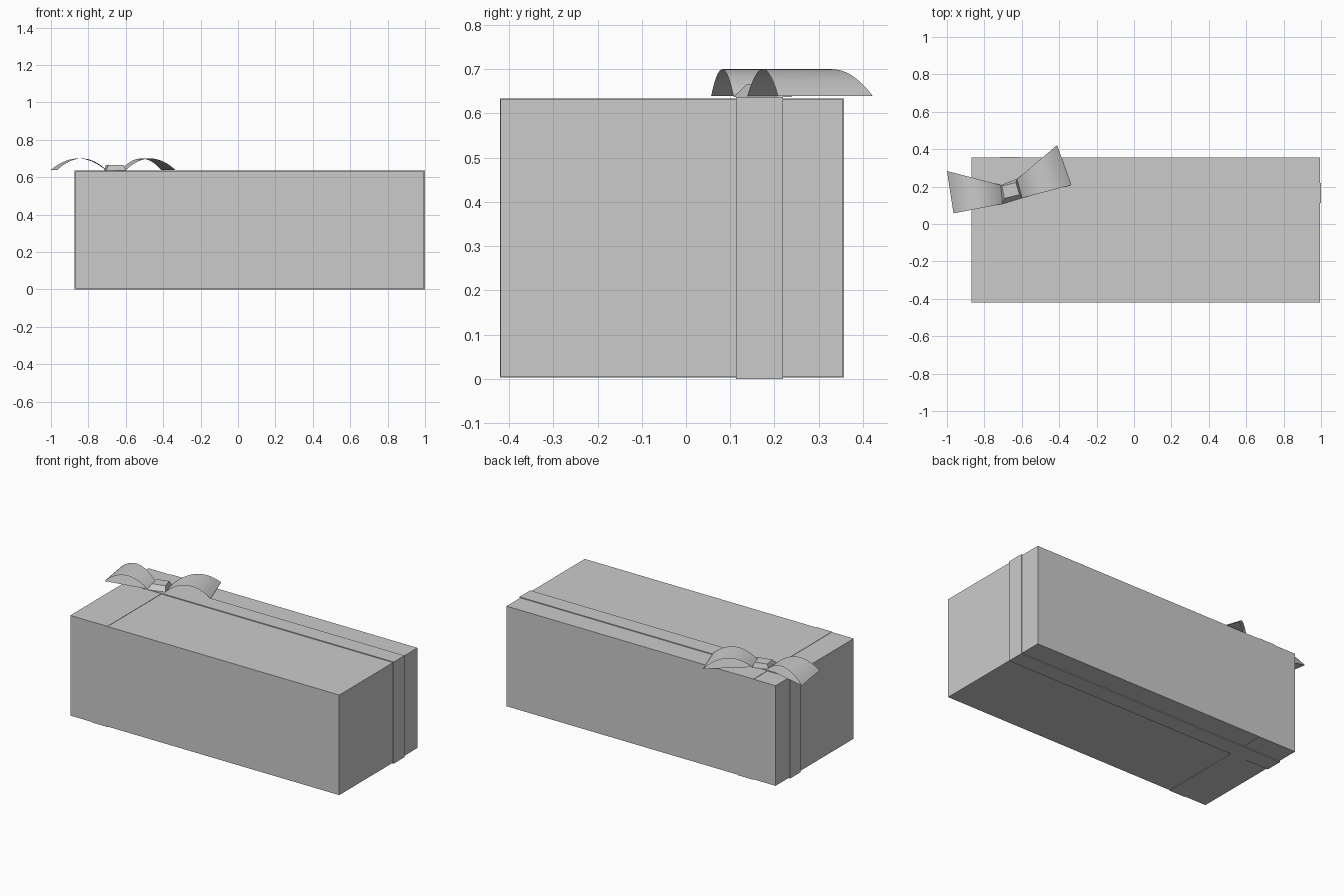
import bpy
from mathutils import Vector

if "Cube" in bpy.data.objects:
    bpy.data.objects.remove(bpy.data.objects["Cube"])

# Carton extents
LO = Vector((-0.869, -0.419, 0.005))
HI = Vector((0.995, 0.355, 0.632))


def make(name, verts, faces):
    mesh = bpy.data.meshes.new(name)
    mesh.from_pydata([tuple(v) for v in verts], [], faces)
    obj = bpy.data.objects.new(name, mesh)
    bpy.context.collection.objects.link(obj)
    return obj


def frustum(name, bottom, top, z0, z1):
    """Solid between two four-cornered outlines."""
    verts = [(x, y, z0) for x, y in bottom] + [(x, y, z1) for x, y in top]
    sides = [(i, (i + 1) % 4, (i + 1) % 4 + 4, i + 4) for i in range(4)]
    return make(name, verts, [(3, 2, 1, 0), (4, 5, 6, 7)] + sides)


def ribbon(name, axis, start, end, gap):
    """Rectangular band around the carton, running along the given axis."""
    across = 1 - axis
    a0, a1, z0, z1 = LO[axis], HI[axis], LO.z, HI.z
    verts = []
    for grow in (gap, 0):
        for w in (start, end):
            for a, z in ((a0 - grow, z0 - grow), (a1 + grow, z0 - grow),
                         (a1 + grow, z1 + grow), (a0 - grow, z1 + grow)):
                v = [0, 0, z]
                v[axis], v[across] = a, w
                verts.append(v)
    faces = []
    for i in range(4):
        j = (i + 1) % 4
        for p, q in ((0, 4), (4, 12), (12, 8), (8, 0)):
            f = (p + i, p + j, q + j, q + i)
            faces.append(f if axis == 0 else f[::-1])
    return make(name, verts, faces)


def bow_loop(name, inner_a, inner_b, outer_a, outer_b, n=18):
    """Open-sided loop: an arched strip over a flat strip."""
    z0, rise = 0.640, 0.060
    verts = []
    for i in range(n + 1):
        t = i / n
        z = z0 + rise * 4 * t * (1 - t)
        for p, q in ((inner_a, outer_a), (inner_b, outer_b)):
            xy = Vector(p).lerp(Vector(q), t)
            verts.append((xy.x, xy.y, z))
    faces = [(2 * i, 2 * i + 2, 2 * i + 3, 2 * i + 1) for i in range(n)]
    faces.append((0, 1, 2 * n + 1, 2 * n))
    obj = make(name, verts, faces)
    bpy.ops.object.select_all(action='DESELECT')
    bpy.context.view_layer.objects.active = obj
    obj.select_set(True)
    bpy.ops.object.shade_smooth_by_angle(angle=0.4)
    return obj


# Gift carton
base = [(LO.x, LO.y), (HI.x, LO.y), (HI.x, HI.y), (LO.x, HI.y)]
frustum("gift_box", base, base, LO.z, HI.z)

# Crossed ribbons
ribbon("long_ribbon", 0, 0.113, 0.219, 0.005)
ribbon("cross_ribbon", 1, -0.718, -0.61, 0.002)

# Bow: two loops and a tapered knot
bow_loop("right_bow_loop", (-0.598, 0.139), (-0.625, 0.240),
         (-0.336, 0.208), (-0.411, 0.422))
bow_loop("left_bow_loop", (-0.710, 0.208), (-0.705, 0.107),
         (-1.0, 0.283), (-0.965, 0.057))
frustum("bow_knot",
        [(-0.705, 0.107), (-0.598, 0.139), (-0.625, 0.240), (-0.715, 0.205)],
        [(-0.693, 0.137), (-0.612, 0.157), (-0.632, 0.222), (-0.706, 0.203)],
        0.637, 0.666)
